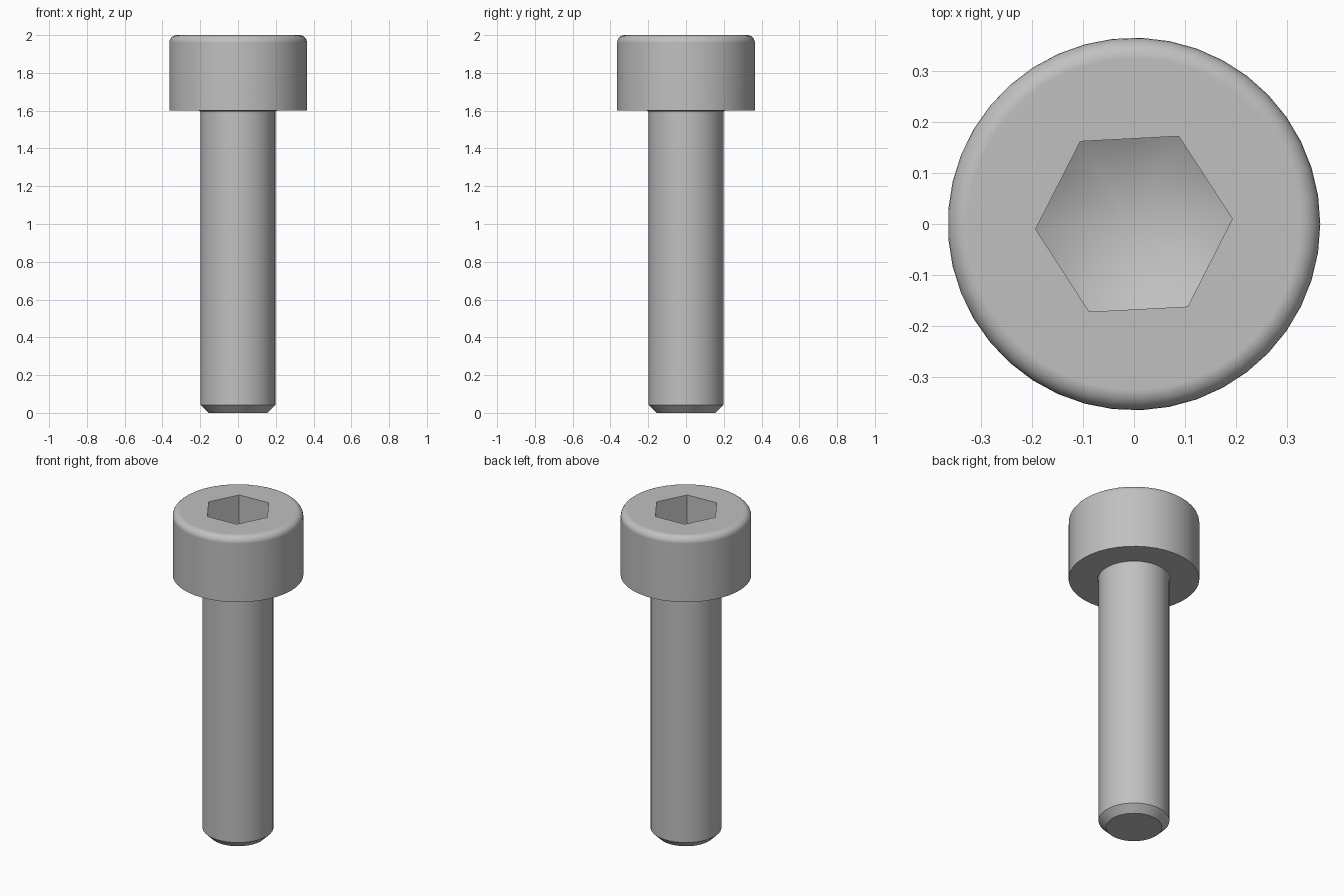
import bpy, bmesh
from math import cos, sin, pi, radians, tan

SEGMENTS = 41
TOP = 2.0
HEAD_BASE, HEAD_R, HEAD_FILLET = 1.6, 0.365, 0.04
SHANK_R, CHAMFER = 0.198, 0.042
HEX_R, HEX_TURN = 0.193, radians(3)
SOCKET_DEPTH, POINT_ANGLE = 0.2, radians(30)

cube = bpy.data.objects.get("Cube")
if cube:
    bpy.data.objects.remove(cube, do_unlink=True)

steel = bpy.data.materials.new("grey_steel")
steel.use_nodes = True
steel.diffuse_color = (0.53, 0.53, 0.53, 1)
steel.node_tree.nodes["Principled BSDF"].inputs["Base Color"].default_value = steel.diffuse_color


def arc(cx, cz, r, start, end, steps):
    """Points of a profile arc, angles in degrees."""
    angles = [radians(start + (end - start) * i / steps) for i in range(steps + 1)]
    return [(cx + r * cos(a), cz + r * sin(a)) for a in angles]


def lathe(name, profile, sides, turn=0.0):
    """Turn a bottom-to-top (radius, height) profile; radius 0 makes a point."""
    bm = bmesh.new()
    rings = []
    for r, z in profile:
        count = sides if r > 0 else 1
        rings.append([bm.verts.new((r * cos(turn + 2 * pi * i / sides),
                                    r * sin(turn + 2 * pi * i / sides), z))
                      for i in range(count)])
    for low, high in zip(rings, rings[1:]):
        for i in range(sides):
            j = (i + 1) % sides
            if len(low) == 1:
                bm.faces.new((low[0], high[j], high[i]))
            else:
                bm.faces.new((low[i], low[j], high[j], high[i]))
    for ring in (rings[0], rings[-1]):
        if len(ring) > 1:
            bm.faces.new(ring)
    bmesh.ops.recalc_face_normals(bm, faces=bm.faces)
    mesh = bpy.data.meshes.new(name)
    bm.to_mesh(mesh)
    bm.free()
    mesh.materials.append(steel)
    obj = bpy.data.objects.new(name, mesh)
    bpy.context.collection.objects.link(obj)
    return obj


def select(obj):
    bpy.ops.object.select_all(action='DESELECT')
    obj.select_set(True)
    bpy.context.view_layer.objects.active = obj


def combine(obj, tool, operation):
    """Apply a boolean and remove its tool."""
    mod = obj.modifiers.new("cut", 'BOOLEAN')
    mod.object, mod.operation, mod.solver = tool, operation, 'EXACT'
    select(obj)
    bpy.ops.object.modifier_apply(modifier=mod.name)
    bpy.data.objects.remove(tool, do_unlink=True)


# Screw body: chamfered shank, small neck fillet, rounded head
neck = 0.01
profile = [(SHANK_R - CHAMFER, 0), (SHANK_R, CHAMFER)]
profile += arc(SHANK_R + neck, HEAD_BASE - neck, neck, 180, 90, 3)
profile += [(HEAD_R, HEAD_BASE)]
profile += arc(HEAD_R - HEAD_FILLET, TOP - HEAD_FILLET, HEAD_FILLET, 0, 90, 6)
screw = lathe("cap_screw", profile, SEGMENTS)

# Hexagonal socket with a conical floor
corner_z = TOP - SOCKET_DEPTH
drill_r = HEX_R * 1.2
apex_z = corner_z - HEX_R * tan(POINT_ANGLE)
socket = lathe("socket_cutter", [(0, apex_z), (drill_r, apex_z + drill_r * tan(POINT_ANGLE)),
                                 (drill_r, TOP + 0.1)], SEGMENTS)
hexagon = lathe("hexagon_cutter", [(HEX_R, apex_z - 0.1), (HEX_R, TOP + 0.05)], 6, HEX_TURN)
combine(socket, hexagon, 'INTERSECT')
combine(screw, socket, 'DIFFERENCE')

# Smooth shading with crisp edges and a clean flat top
select(screw)
bpy.ops.object.shade_smooth_by_angle(angle=radians(30))
weighted = screw.modifiers.new("even_shading", 'WEIGHTED_NORMAL')
weighted.keep_sharp = True
